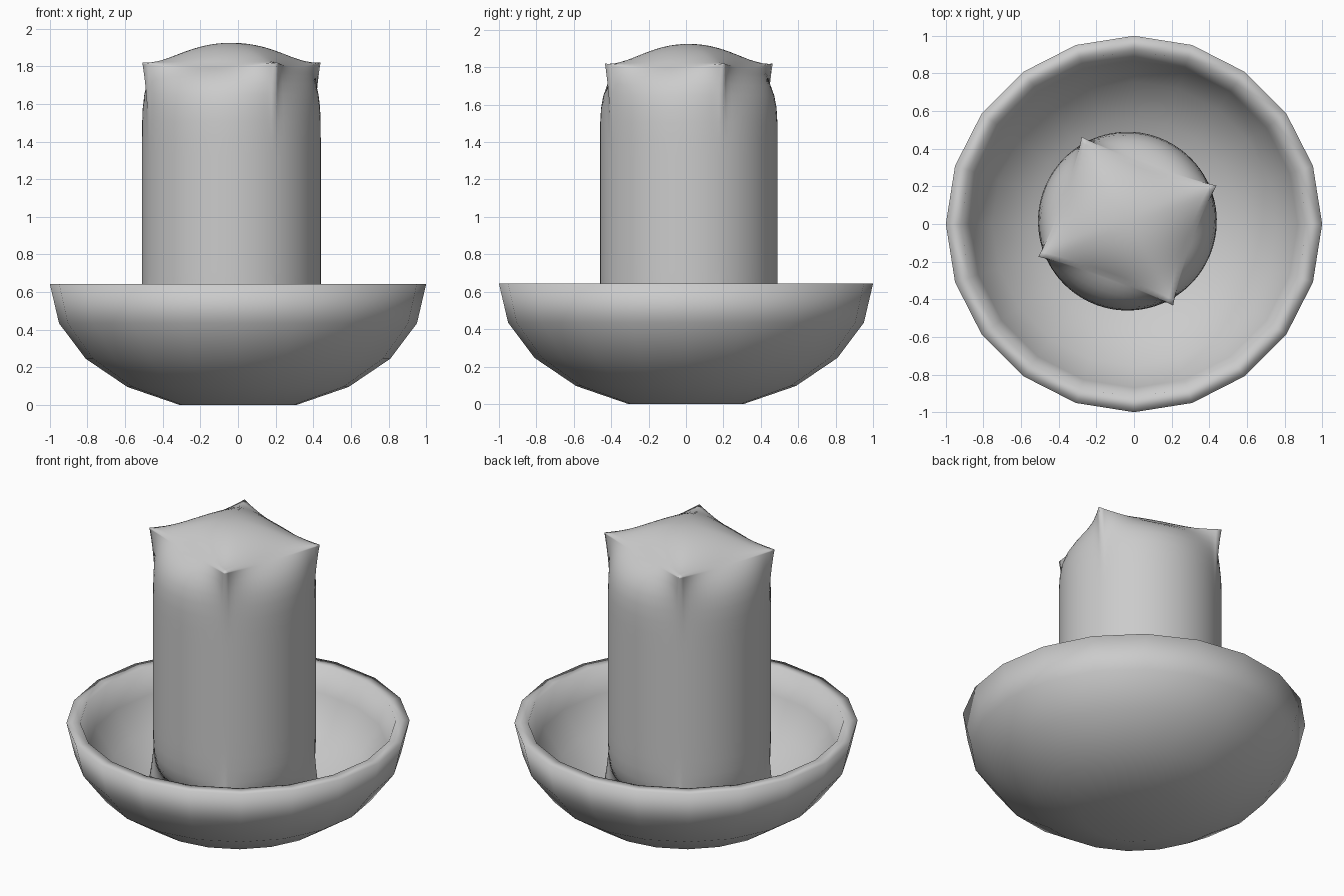
import bpy, bmesh
from math import sin, cos, pi, radians, hypot, copysign

if "Cube" in bpy.data.objects:
    bpy.data.objects.remove(bpy.data.objects["Cube"])


def add_object(name, bm):
    bmesh.ops.recalc_face_normals(bm, faces=bm.faces)
    for f in bm.faces:
        f.smooth = True
    me = bpy.data.meshes.new(name)
    bm.to_mesh(me)
    bm.free()
    ob = bpy.data.objects.new(name, me)
    bpy.context.collection.objects.link(ob)
    return ob


# Bowl: 20-sided flattened half sphere with a thick wall and flat base
SIDES, RIM_Z = 20, 0.643
squash = RIM_Z / sin(radians(72))
outer = [(cos(radians(a)), RIM_Z - squash * sin(radians(a))) for a in (72, 54, 36, 18, 0)]
inner = [(0.30, 0.085), (0.56, 0.18), (0.755, 0.32), (0.87, 0.49), (0.92, RIM_Z)]

bm = bmesh.new()
rings = [[bm.verts.new((r * cos(2 * pi * i / SIDES), r * sin(2 * pi * i / SIDES), z))
          for i in range(SIDES)] for r, z in outer + inner[::-1]]
for a, b in zip(rings, rings[1:]):
    for i in range(SIDES):
        j = (i + 1) % SIDES
        bm.faces.new((a[i], a[j], b[j], b[i]))
bm.faces.new(rings[0])
bm.faces.new(rings[-1])
add_object("bowl", bm)

# Pillar: round body easing into domed four-cornered ends
BODY_R, HALF_X, HALF_Y = 0.475, 0.381, 0.339
HALF_H, DOME, EASE = 0.80, 0.105, 0.5

bm = bmesh.new()
bmesh.ops.create_cube(bm, size=2)
bmesh.ops.subdivide_edges(bm, edges=bm.edges[:], cuts=23, use_grid_fill=True)
for v in bm.verts:
    u, w, h = v.co
    # slightly pinched rectangular outline
    px = HALF_X * u * (1 - 0.07 * (1 - w * w))
    py = HALF_Y * w * (1 - 0.07 * (1 - u * u))
    z = HALF_H * sin(h * pi / 2)
    # edges dip a little between the corners
    m = max(abs(u), abs(w))
    dip = 0.02 * m * m * (1 - min(abs(u), abs(w)) ** 2)
    if abs(h) > 0.999:
        lift = (1 - u * u) * (1 - w * w)
        z = copysign(HALF_H + DOME * lift * (1.3 - 0.3 * lift) - dip, h)
    else:
        t = min(1, (HALF_H - abs(z)) / EASE)
        s = BODY_R / hypot(px, py)
        # flat sides fill out quickly, corners fade slowly
        k = 1 - (1 - t) ** (5 if s > 1 else 2.5)
        px *= 1 + k * (s - 1)
        py *= 1 + k * (s - 1)
        z -= copysign(dip * (1 - t) ** 3, h)
    v.co = (px, py, z)
pillar = add_object("pillar", bm)
pillar.location = (-0.035, 0.015, 1.02)
pillar.rotation_euler.z = radians(-19.9)
